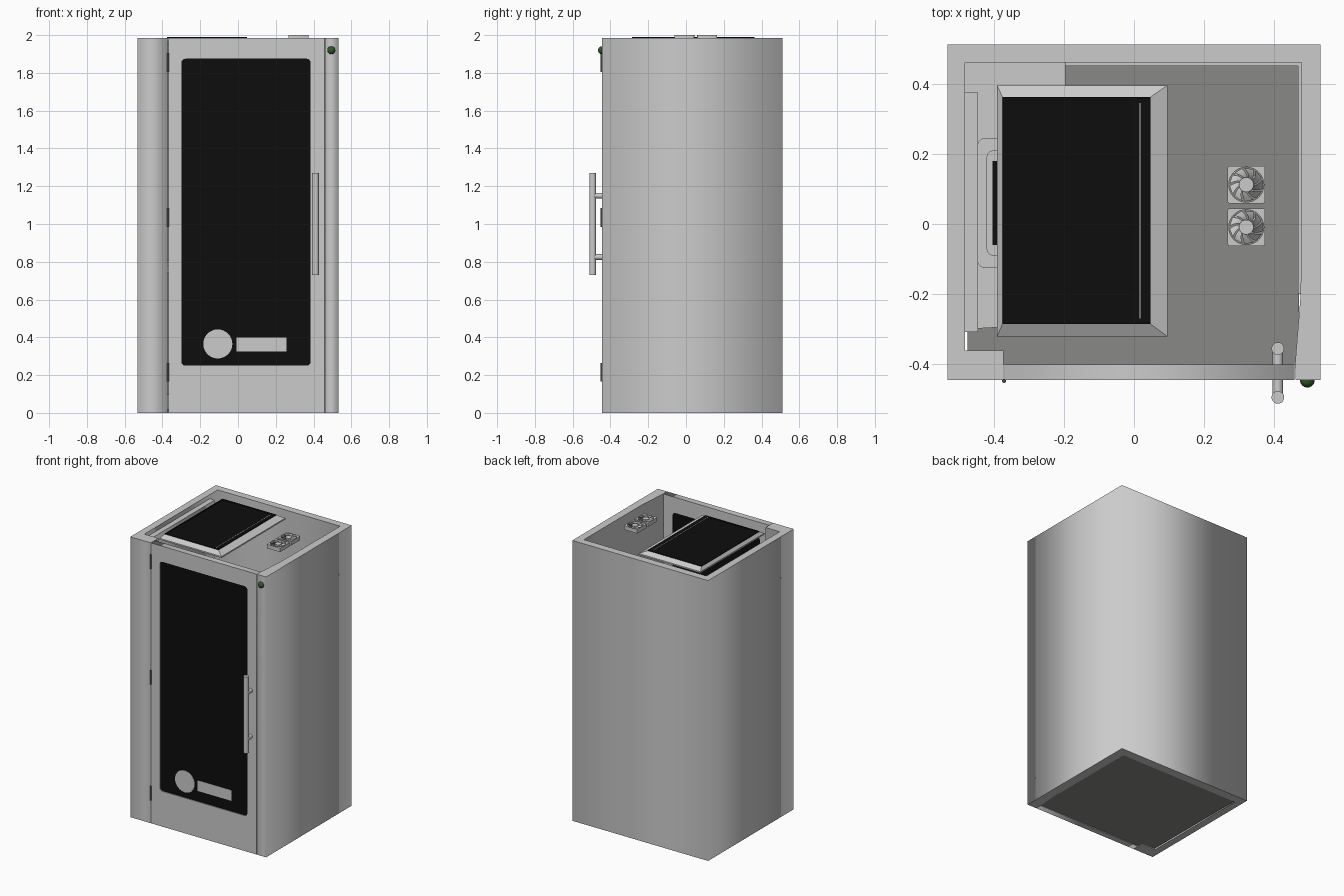
import bpy, bmesh, math
from mathutils import Matrix

if "Cube" in bpy.data.objects:
    bpy.data.objects.remove(bpy.data.objects["Cube"])

FRONT = Matrix.Rotation(math.pi / 2, 4, 'X')   # (x, y, z) -> (x, -z, y)


def material(name, rgb):
    m = bpy.data.materials.new(name)
    m.diffuse_color = (*rgb, 1)
    m.use_nodes = True
    m.node_tree.nodes["Principled BSDF"].inputs["Base Color"].default_value = m.diffuse_color
    return m


BLACK = material("black", (0.004, 0.004, 0.004))
DARK = material("dark_grey", (0.25, 0.25, 0.24))
PIN = material("hinge_grey", (0.06, 0.06, 0.06))
GREEN = material("green", (0.03, 0.1, 0.02))


def finish(name, bm, mat=None, xf=None, smooth=False):
    bmesh.ops.remove_doubles(bm, verts=bm.verts, dist=1e-5)
    if xf:
        bm.transform(xf)
    bmesh.ops.recalc_face_normals(bm, faces=bm.faces)
    me = bpy.data.meshes.new(name)
    bm.to_mesh(me)
    bm.free()
    ob = bpy.data.objects.new(name, me)
    bpy.context.collection.objects.link(ob)
    if mat:
        me.materials.append(mat)
    if smooth:
        bpy.ops.object.select_all(action='DESELECT')
        ob.select_set(True)
        bpy.context.view_layer.objects.active = ob
        bpy.ops.object.shade_smooth_by_angle(angle=math.radians(35))
    return ob


def prism(name, loops, z0, z1, mat=None, xf=None, smooth=False):
    """Extrude outlines (inner loops become holes) from z0 to z1."""
    cu = bpy.data.curves.new(name + "_profile", 'CURVE')
    cu.dimensions, cu.fill_mode = '2D', 'BOTH'
    cu.extrude = (z1 - z0) / 2
    for pts in loops:
        s = cu.splines.new('POLY')
        s.points.add(len(pts) - 1)
        for p, (x, y) in zip(s.points, pts):
            p.co = (x, y, 0, 1)
        s.use_cyclic_u = True
    tmp = bpy.data.objects.new(name + "_profile", cu)
    bpy.context.collection.objects.link(tmp)
    bpy.context.view_layer.update()
    bm = bmesh.new()
    bm.from_mesh(tmp.to_mesh())
    tmp.to_mesh_clear()
    bpy.data.objects.remove(tmp)
    bm.transform(Matrix.Translation((0, 0, (z0 + z1) / 2)))
    return finish(name, bm, mat, xf, smooth)


def rect(x0, x1, y0, y1, r=0, n=6):
    if not r:
        return [(x0, y0), (x1, y0), (x1, y1), (x0, y1)]
    pts = []
    for k, (cx, cy) in enumerate([(x1 - r, y1 - r), (x0 + r, y1 - r), (x0 + r, y0 + r), (x1 - r, y0 + r)]):
        for i in range(n + 1):
            a = (k + i / n) * math.pi / 2
            pts.append((cx + r * math.cos(a), cy + r * math.sin(a)))
    return pts


def circle(cx, cy, r, n=32):
    return [(cx + r * math.cos(i * math.tau / n), cy + r * math.sin(i * math.tau / n)) for i in range(n)]


def frustum(name, low, z0, high, z1, mat=None):
    bm = bmesh.new()
    a = [bm.verts.new((*p, z0)) for p in rect(*low)]
    b = [bm.verts.new((*p, z1)) for p in rect(*high)]
    bm.faces.new(a)
    bm.faces.new(b)
    for i in range(4):
        j = (i + 1) % 4
        bm.faces.new((a[i], a[j], b[j], b[i]))
    return finish(name, bm, mat)


# Cabinet walls: C-shaped plan with the doorway in front, open top
H = 1.985
prism("cabinet_walls", [[(-0.372, -0.445), (-0.532, -0.445), (-0.532, 0.512), (0.532, 0.512),
                         (0.532, -0.445), (0.461, -0.445), (0.459, -0.4), (0.475, -0.2),
                         (0.478, 0.325), (0.478, 0.46), (-0.482, 0.46), (-0.482, -0.36),
                         (-0.372, -0.36)]], 0, H)
prism("floor", [rect(-0.475, 0.47, -0.401, 0.452)], 0.004, 0.02, DARK)
prism("back_skirting", [rect(-0.482, 0.478, 0.45, 0.46)], 0.0, 0.1)
prism("side_skirting", [rect(0.468, 0.478, -0.2, 0.45)], 0.0, 0.1)

# Door with rounded window
window = rect(-0.3, 0.385, 0.25, 1.875, 0.022)
prism("door", [rect(-0.369, 0.458, 0, H), window], 0.401, 0.445, xf=FRONT)
prism("window_glass", [window], 0.406, 0.44, BLACK, FRONT)
prism("round_plate", [circle(-0.107, 0.365, 0.077)], 0.439, 0.442, xf=FRONT)
prism("label_plate", [rect(-0.008, 0.257, 0.325, 0.4)], 0.439, 0.442, xf=FRONT)

# Pull handles on both sides of the door
for side, bar_y, wall_y in (("outer", 0.494, 0.44), ("inner", 0.355, 0.405)):
    prism(side + "_handle_bar", [circle(0.41, -bar_y, 0.018)], 0.73, 1.27, smooth=True)
    for k, z in enumerate((0.825, 1.15)):
        prism(f"{side}_handle_post_{k}", [circle(0.41, z, 0.015, 24)],
              min(bar_y, wall_y), max(bar_y, wall_y), xf=FRONT, smooth=True)

# Hinge pins and indicator lamp
for k, z in enumerate((0.215, 1.035, 1.855)):
    prism(f"hinge_{k}", [circle(-0.37, -0.447, 0.006, 12)], z - 0.05, z + 0.05, PIN, smooth=True)
bm = bmesh.new()
bmesh.ops.create_uvsphere(bm, u_segments=24, v_segments=16, radius=0.021)
finish("indicator_lamp", bm, GREEN, Matrix.Translation((0.494, -0.445, 1.92)), True)

# Thin ceiling display with bevelled frame
frustum("display_back", (-0.39, 0.095, -0.32, 0.395), 1.955, (-0.39, 0.095, -0.32, 0.395), 1.965)
frustum("display_frame", (-0.39, 0.095, -0.32, 0.395), 1.965, (-0.375, 0.047, -0.285, 0.362), 1.985)
screen = rect(-0.365, 0.018, -0.273, 0.348)
prism("display_bezel", [rect(-0.375, 0.047, -0.285, 0.362), screen], 1.985, 1.989, BLACK)
prism("display_screen", [screen], 1.985, 1.987, BLACK)
prism("display_trim", [rect(0.016, 0.019, -0.27, 0.345)], 1.986, 1.9895)

# Two ventilation fans
for k, cy in enumerate((-0.009, 0.112)):
    cx = 0.32
    z0, z1 = 1.972, 2.0
    prism(f"fan_frame_{k}", [rect(cx - 0.053, cx + 0.053, cy - 0.053, cy + 0.053, 0.004, 2),
                             circle(cx, cy, 0.05)], z0, z1)
    prism(f"fan_hub_{k}", [circle(cx, cy, 0.021)], z0, z1 - 0.001, smooth=True)
    for i in range(2):
        arm = Matrix.Translation((cx, cy, 0)) @ Matrix.Rotation(math.pi / 4 + i * math.pi / 2, 4, 'Z')
        prism(f"fan_strut_{k}_{i}", [rect(-0.051, 0.051, -0.003, 0.003)], z0, z0 + 0.003, xf=arm)
    bm = bmesh.new()
    for b in range(9):
        prev = None
        for t in range(6):
            r, a = 0.02 + 0.0056 * t, b * math.tau / 9 + 0.09 * t
            row = [bm.verts.new((cx + r * math.cos(a + w), cy + r * math.sin(a + w), z))
                   for w, z in ((0, z0 + 0.006), (0.55, z1 - 0.003))]
            if prev:
                bm.faces.new((prev[0], row[0], row[1], prev[1]))
            prev = row
    finish(f"fan_blades_{k}", bm)

# Interior: wall panel, desk with rounded corner, tablet on the desk
prism("wall_panel", [rect(-0.482, -0.445, -0.308, 0.375)], 0.78, 1.955)
corner = [(-0.395 + 0.2 * math.sin(a), -0.095 - 0.2 * math.cos(a))
          for a in (i * math.pi / 16 for i in range(9))]
prism("desk", [[(-0.482, 0.46), (-0.482, -0.3)] + corner + [(-0.195, 0.46)]], 0.74, 0.78)
prism("tablet", [rect(-0.445, -0.25, -0.125, 0.245, 0.02)], 0.78, 0.8)
prism("tablet_rim", [rect(-0.42, -0.27, -0.09, 0.21, 0.02)], 0.8, 0.806)
prism("tablet_screen", [rect(-0.403, -0.287, -0.06, 0.18)], 0.806, 0.808, BLACK)
